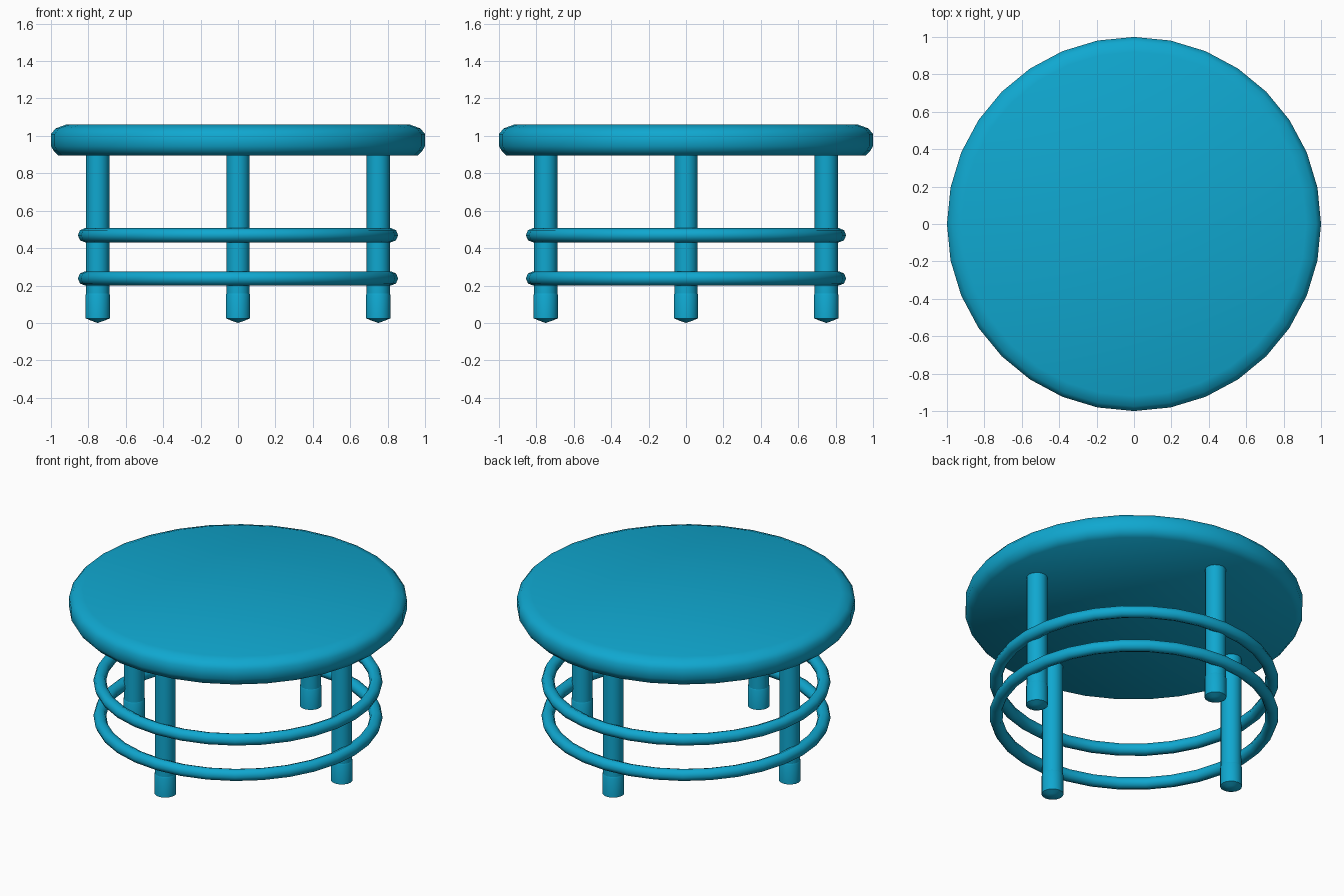
import bpy, bmesh, math

if "Cube" in bpy.data.objects:
    bpy.data.objects.remove(bpy.data.objects["Cube"])

blue = bpy.data.materials.new("bright blue")
blue.diffuse_color = (0.005, 0.39, 0.63, 1)
blue.use_nodes = True
blue.node_tree.nodes["Principled BSDF"].inputs["Base Color"].default_value = blue.diffuse_color


def lathe(name, profile, sides, loc=(0, 0, 0), closed=False):
    """Revolve (radius, z) points around z; radius 0 gives a pole."""
    bm = bmesh.new()
    rings = []
    for r, z in profile:
        if r == 0:
            rings.append([bm.verts.new((0, 0, z))] * sides)
        else:
            rings.append([bm.verts.new((r * math.cos(2 * math.pi * i / sides),
                                        r * math.sin(2 * math.pi * i / sides), z))
                          for i in range(sides)])
    pairs = list(zip(rings, rings[1:]))
    if closed:
        pairs.append((rings[-1], rings[0]))
    for a, b in pairs:
        for i in range(sides):
            j = (i + 1) % sides
            bm.faces.new(list(dict.fromkeys((a[i], a[j], b[j], b[i]))))
    bmesh.ops.recalc_face_normals(bm, faces=bm.faces)
    mesh = bpy.data.meshes.new(name)
    bm.to_mesh(mesh)
    bm.free()
    mesh.materials.append(blue)
    obj = bpy.data.objects.new(name, mesh)
    obj.location = loc
    bpy.context.collection.objects.link(obj)
    bpy.ops.object.select_all(action='DESELECT')
    obj.select_set(True)
    bpy.context.view_layer.objects.active = obj
    bpy.ops.object.shade_smooth_by_angle(angle=math.radians(50))
    return obj


# Round top with softened rim
lathe("table_top", [(0, 0.895), (0.96, 0.895), (0.985, 0.92), (1.0, 0.945), (1.0, 1.01),
                    (0.975, 1.04), (0.92, 1.06), (0, 1.06)], 32)

# Four legs, each with a slightly wider foot cap
for k, side in enumerate(("right", "back", "left", "front")):
    a = k * math.pi / 2
    pos = (0.75 * math.cos(a), 0.75 * math.sin(a), 0)
    lathe(side + "_leg", [(0, 0.05), (0.062, 0.05), (0.062, 0.91), (0, 0.91)], 16, pos)
    lathe(side + "_foot", [(0, 0), (0.035, 0.012), (0.065, 0.025), (0.065, 0.15),
                           (0.061, 0.16), (0, 0.16)], 16, pos)

# Two hoops around the legs
for name, z in (("lower_hoop", 0.238), ("upper_hoop", 0.469)):
    section = [(0.818 + 0.038 * math.cos(t * math.pi / 4), z + 0.038 * math.sin(t * math.pi / 4))
               for t in range(8)]
    lathe(name, section, 32, closed=True)
